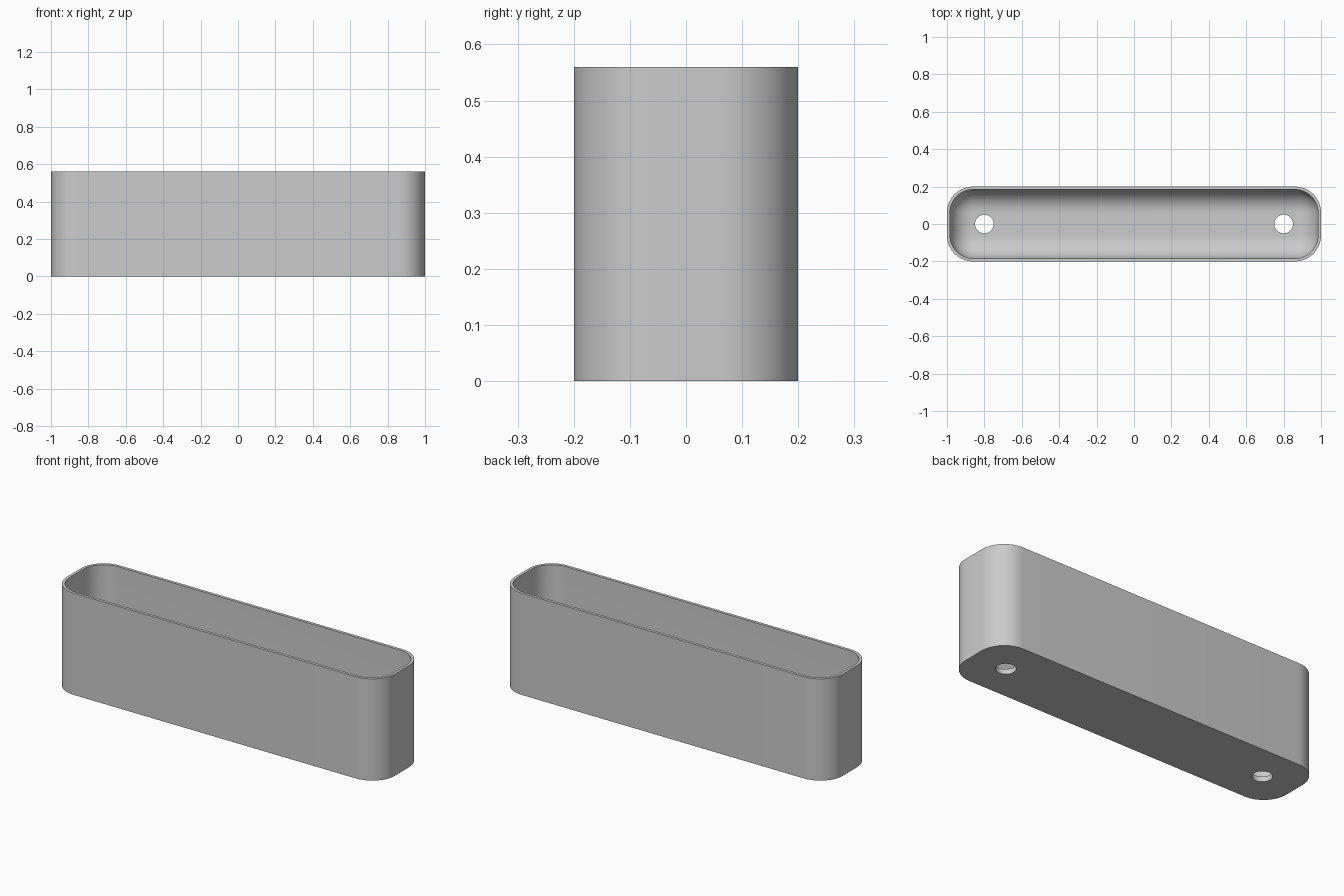
import bpy, bmesh, math

if "Cube" in bpy.data.objects:
    bpy.data.objects.remove(bpy.data.objects["Cube"])

LENGTH, DEPTH, HEIGHT = 2.0, 0.4, 0.56
CORNER, WALL, FLOOR, FILLET = 0.14, 0.016, 0.028, 0.12
HOLE_X, HOLE_R = 0.8, 0.05

grey = bpy.data.materials.new("light grey")
grey.use_nodes = True
colour = (0.6, 0.6, 0.6, 1)
grey.diffuse_color = colour
grey.node_tree.nodes["Principled BSDF"].inputs["Base Color"].default_value = colour


def ring(bm, inset, z, steps=16):
    """Rounded rectangle outline, inset from the outer wall."""
    r = CORNER - inset
    cx, cy = LENGTH / 2 - CORNER, DEPTH / 2 - CORNER
    verts = []
    for q, (sx, sy) in enumerate([(1, 1), (-1, 1), (-1, -1), (1, -1)]):
        for i in range(steps + 1):
            a = (q + i / steps) * math.pi / 2
            verts.append(bm.verts.new((sx * cx + r * math.cos(a), sy * cy + r * math.sin(a), z)))
    return verts


# Trough: outer wall, rim, inner wall and rounded inner floor edge
bm = bmesh.new()
levels = [(0, 0), (0, HEIGHT), (WALL, HEIGHT)]
for i in range(13):
    a = i / 12 * math.pi / 2
    levels.append((WALL + FILLET * (1 - math.cos(a)), FLOOR + FILLET * (1 - math.sin(a))))
rings = [ring(bm, inset, z) for inset, z in levels]
for low, high in zip(rings, rings[1:]):
    n = len(low)
    for i in range(n):
        j = (i + 1) % n
        bm.faces.new((low[i], low[j], high[j], high[i]))
bm.faces.new(rings[0][::-1])
bm.faces.new(rings[-1])
bmesh.ops.recalc_face_normals(bm, faces=bm.faces)
mesh = bpy.data.meshes.new("planter_trough")
bm.to_mesh(mesh)
bm.free()
trough = bpy.data.objects.new("planter_trough", mesh)
bpy.context.collection.objects.link(trough)
mesh.materials.append(grey)

# Drain holes through the floor
for side, name in ((-1, "right"), (1, "left")):
    bpy.ops.mesh.primitive_cylinder_add(vertices=48, radius=HOLE_R, depth=0.2,
                                        location=(side * HOLE_X, 0, 0))
    cutter = bpy.context.object
    cutter.name = name + "_drain_cutter"
    cutter.hide_render = True
    cutter.data.materials.append(grey)
    cut = trough.modifiers.new(name + "_drain_hole", "BOOLEAN")
    cut.operation, cut.solver, cut.object = "DIFFERENCE", "EXACT", cutter
    bpy.ops.object.select_all(action="DESELECT")
    bpy.context.view_layer.objects.active = trough
    trough.select_set(True)
    bpy.ops.object.modifier_apply(modifier=cut.name)
    bpy.data.objects.remove(cutter)

bpy.ops.object.shade_smooth_by_angle(angle=math.radians(35))
